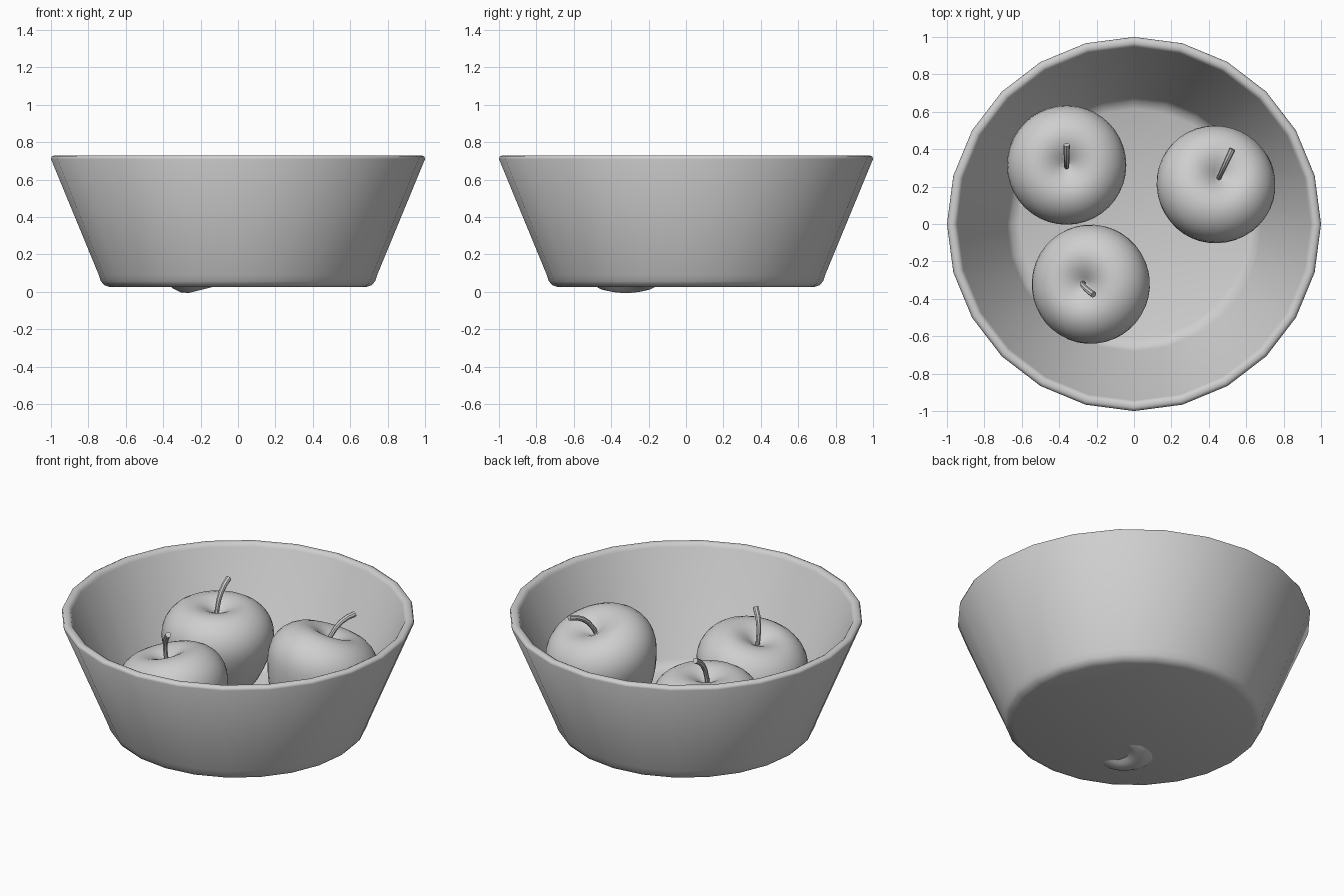
import bpy, bmesh
from math import radians, cos, sin, pi
from mathutils import Matrix, Vector

cube = bpy.data.objects.get("Cube")
if cube:
    bpy.data.objects.remove(cube, do_unlink=True)

grey = bpy.data.materials.new("light_grey")
grey.use_nodes = True
grey.diffuse_color = (0.62, 0.62, 0.62, 1)
grey.node_tree.nodes["Principled BSDF"].inputs["Base Color"].default_value = (0.62, 0.62, 0.62, 1)


def finish(bm, name, matrix, angle):
    """Turn a bmesh into a smooth-shaded, coloured object."""
    bmesh.ops.remove_doubles(bm, verts=bm.verts, dist=0.0005)
    bmesh.ops.recalc_face_normals(bm, faces=bm.faces)
    mesh = bpy.data.meshes.new(name)
    bm.to_mesh(mesh)
    bm.free()
    mesh.materials.append(grey)
    obj = bpy.data.objects.new(name, mesh)
    obj.matrix_world = matrix
    bpy.context.collection.objects.link(obj)
    bpy.ops.object.select_all(action='DESELECT')
    obj.select_set(True)
    bpy.context.view_layer.objects.active = obj
    bpy.ops.object.shade_smooth_by_angle(angle=radians(angle))
    return obj


def lathe(name, profile, steps, matrix, angle):
    """Spin a radius/height profile about the z axis."""
    bm = bmesh.new()
    verts = [bm.verts.new((r, 0, z)) for r, z in profile]
    edges = [bm.edges.new(pair) for pair in zip(verts, verts[1:])]
    bmesh.ops.spin(bm, geom=verts + edges, cent=(0, 0, 0), axis=(0, 0, 1),
                   angle=2 * pi, steps=steps)
    return finish(bm, name, matrix, angle)


def tube(name, path, radii, matrix, sides=8):
    """Sweep a circle along a path lying in the xz plane."""
    bm = bmesh.new()
    rings = []
    for i, point in enumerate(path):
        tangent = Vector(path[min(i + 1, len(path) - 1)]) - Vector(path[max(i - 1, 0)])
        tangent.normalize()
        side = Vector((0, 1, 0))
        up = tangent.cross(side)
        rings.append([bm.verts.new(Vector(point) + radii[i] * (
            cos(2 * pi * k / sides) * side + sin(2 * pi * k / sides) * up))
            for k in range(sides)])
    for a, b in zip(rings, rings[1:]):
        for k in range(sides):
            n = (k + 1) % sides
            bm.faces.new((a[k], a[n], b[n], b[k]))
    bm.faces.new(rings[0])
    bm.faces.new(rings[-1])
    return finish(bm, name, matrix, 40)


# Bowl: thick flared wall, rounded foot and softened rim
bowl_profile = [(0, .026), (.685, .026), (.715, .036), (.733, .057), (.744, .09),
                (1, .71), (.996, .723), (.983, .73), (.965, .73), (.952, .723),
                (.944, .708), (.68, .13), (.66, .1), (.615, .08), (0, .08)]
lathe("bowl", bowl_profile, 24, Matrix(), 60)

# Apples: dimpled top and base, with a bent stem
apple_profile = [(0, -.25), (.05, -.265), (.12, -.302), (.205, -.255), (.275, -.13),
                 (.317, -.01), (.329, .065), (.312, .145), (.255, .217), (.17, .254),
                 (.09, .236), (.035, .2), (0, .178)]
stem_path = [(-.012, 0, .15), (-.008, 0, .21), (.01, 0, .27), (.034, 0, .31),
             (.066, 0, .342), (.108, 0, .367)]
stem_radii = [.013, .013, .014, .015, .016, .017]

# name, centre, lean direction, lean angle, stem direction (degrees)
apples = [("back", (-.36, .315, .325), 90, 0, 90),
          ("side", (.43, .195, .405), 65, 20, 65),
          ("front", (-.217, -.322, .303), 180, 14, -31)]
for name, centre, lean_dir, lean, stem_dir in apples:
    d = radians(lean_dir)
    place = (Matrix.Translation(centre)
             @ Matrix.Rotation(radians(lean), 4, Vector((-sin(d), cos(d), 0)))
             @ Matrix.Rotation(radians(stem_dir), 4, 'Z'))
    body = lathe(name + "_apple", apple_profile, 20, place, 180)
    rounding = body.modifiers.new("rounding", 'SUBSURF')
    rounding.levels = rounding.render_levels = 1
    tube(name + "_apple_stem", stem_path, stem_radii, place)
